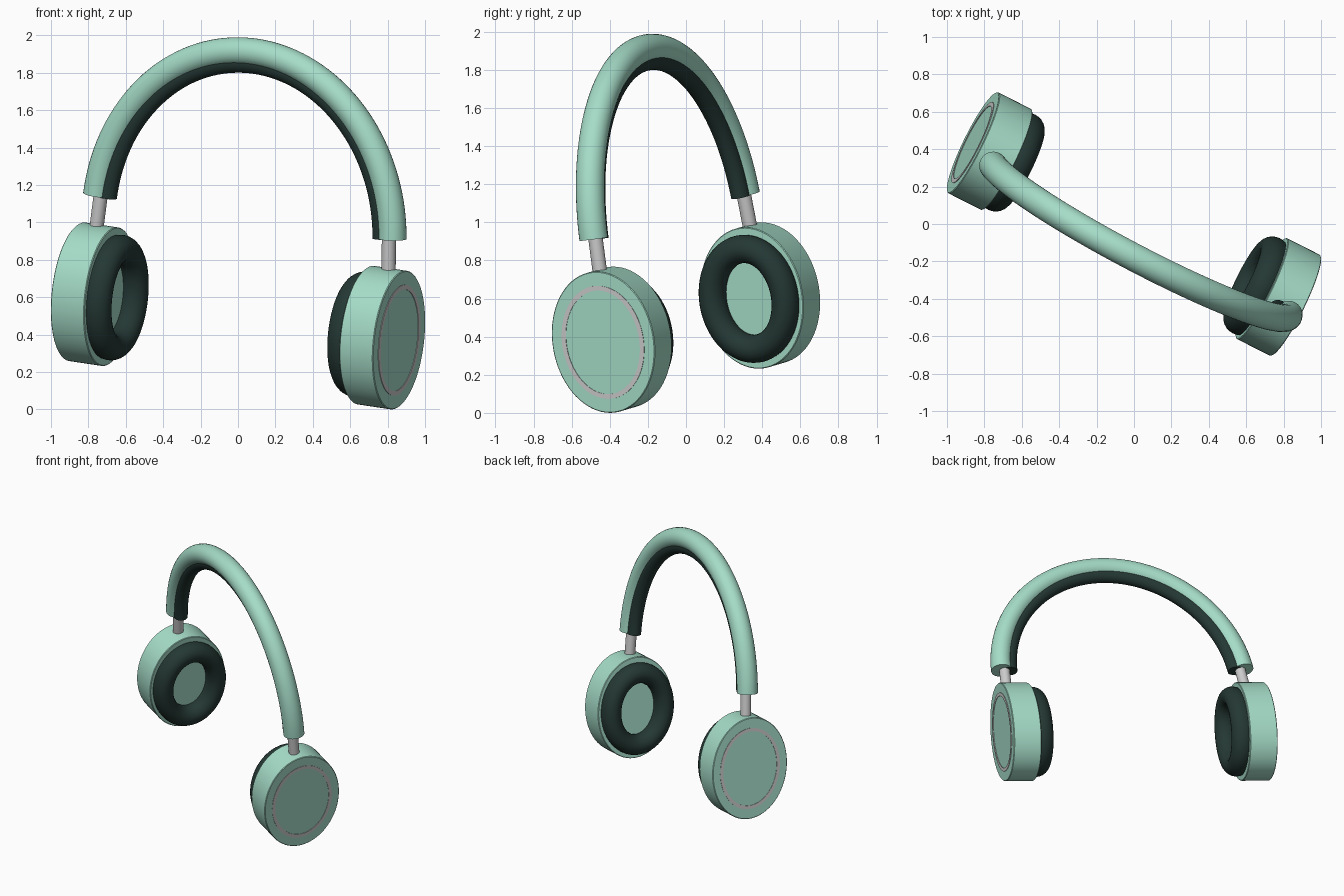
import bpy, bmesh
from math import sin, cos, pi, asin
from mathutils import Vector, Matrix

if "Cube" in bpy.data.objects:
    bpy.data.objects.remove(bpy.data.objects["Cube"])

# Tilted frame of the headphones: x = ear to ear, y = depth, z = up the band
ear = Vector((0.885, -0.447, -0.133)).normalized()
up = Vector((0.065, -0.158, 0.985))
up = (up - ear * up.dot(ear)).normalized()
depth = up.cross(ear)
FRAME = Matrix.Translation((0, 0, 0.5)) @ Matrix((ear, depth, up)).transposed().to_4x4()


def material(name, rgb):
    m = bpy.data.materials.new(name)
    m.diffuse_color = (*rgb, 1)
    m.use_nodes = True
    m.node_tree.nodes["Principled BSDF"].inputs["Base Color"].default_value = m.diffuse_color
    return m


MINT = material("mint", (0.38, 0.72, 0.58))
DARK = material("dark_padding", (0.018, 0.04, 0.034))


def loft(name, rings, mat=None, loop=False):
    """Skin a list of closed rings; cap the ends unless the rings form a loop."""
    bm = bmesh.new()
    vs = [[bm.verts.new(p) for p in ring] for ring in rings]
    n = len(vs[0])
    pairs = list(zip(vs, vs[1:])) + ([(vs[-1], vs[0])] if loop else [])
    for r, s in pairs:
        for i in range(n):
            j = (i + 1) % n
            bm.faces.new((r[i], r[j], s[j], s[i]))
    if not loop:
        bm.faces.new(vs[0])
        bm.faces.new(vs[-1])
    bmesh.ops.recalc_face_normals(bm, faces=bm.faces)
    bm.transform(FRAME)
    me = bpy.data.meshes.new(name)
    bm.to_mesh(me)
    bm.free()
    ob = bpy.data.objects.new(name, me)
    bpy.context.collection.objects.link(ob)
    if mat:
        me.materials.append(mat)
    bpy.ops.object.select_all(action='DESELECT')
    ob.select_set(True)
    bpy.context.view_layer.objects.active = ob
    bpy.ops.object.shade_smooth_by_angle(angle=0.6)
    return ob


def oval(x, ry, rz, n=72):
    return [Vector((x, ry * cos(2 * pi * i / n), rz * sin(2 * pi * i / n))) for i in range(n)]


# Headband arc: an ellipse in the frame's x-z plane
RX, RZ, ZC, Z_END = 0.875, 0.939, 0.47, 0.537
T0 = asin((Z_END - ZC) / RZ)


def arc(t):
    p = Vector((RX * cos(t), 0, ZC + RZ * sin(t)))
    out = Vector((cos(t) / RX, 0, sin(t) / RZ)).normalized()
    return p, out


def sweep(name, offset, half_out, half_side, mat, t0, steps=72, n=28):
    rings = []
    for k in range(steps + 1):
        p, out = arc(t0 + (pi - 2 * t0) * k / steps)
        rings.append([p + out * (offset + half_out * cos(2 * pi * i / n))
                      + Vector((0, half_side * sin(2 * pi * i / n), 0)) for i in range(n)])
    loft(name, rings, mat)


sweep("headband", 0.02, 0.075, 0.075, MINT, T0)
sweep("headband_padding", -0.04, 0.055, 0.05, DARK, T0 - 0.003)

for side, s in (("left", -1), ("right", 1)):
    # Ear cup shell
    loft(side + "_ear_cup", [oval(s * x, 0.30 - e, 0.375 - e) for x, e in
         ((0.771, 0.004), (0.775, 0), (0.970, 0), (0.974, 0.004))], MINT)

    # Thin trim ring on the outer face
    loft(side + "_trim_ring", [oval(s * x, 0.24 - e, 0.30 - e) for x, e in
         ((0.968, 0), (0.977, 0), (0.977, 0.025), (0.968, 0.025))], loop=True)

    # Ring-shaped ear cushion
    loft(side + "_ear_cushion", [oval(s * (0.74 - 0.08 * sin(a)), 0.212 + 0.071 * cos(a),
         0.265 + 0.074 * cos(a)) for a in (2 * pi * k / 24 for k in range(24))], DARK, loop=True)

    # Slider rod between cup and band
    low, high = Vector((s * 0.884, 0, 0.34)), Vector((s * 0.868, 0, 0.58))
    loft(side + "_slider_rod", [[p + Vector((0.038 * cos(a), 0.038 * sin(a), 0))
         for a in (2 * pi * i / 24 for i in range(24))] for p in (low, high)])
